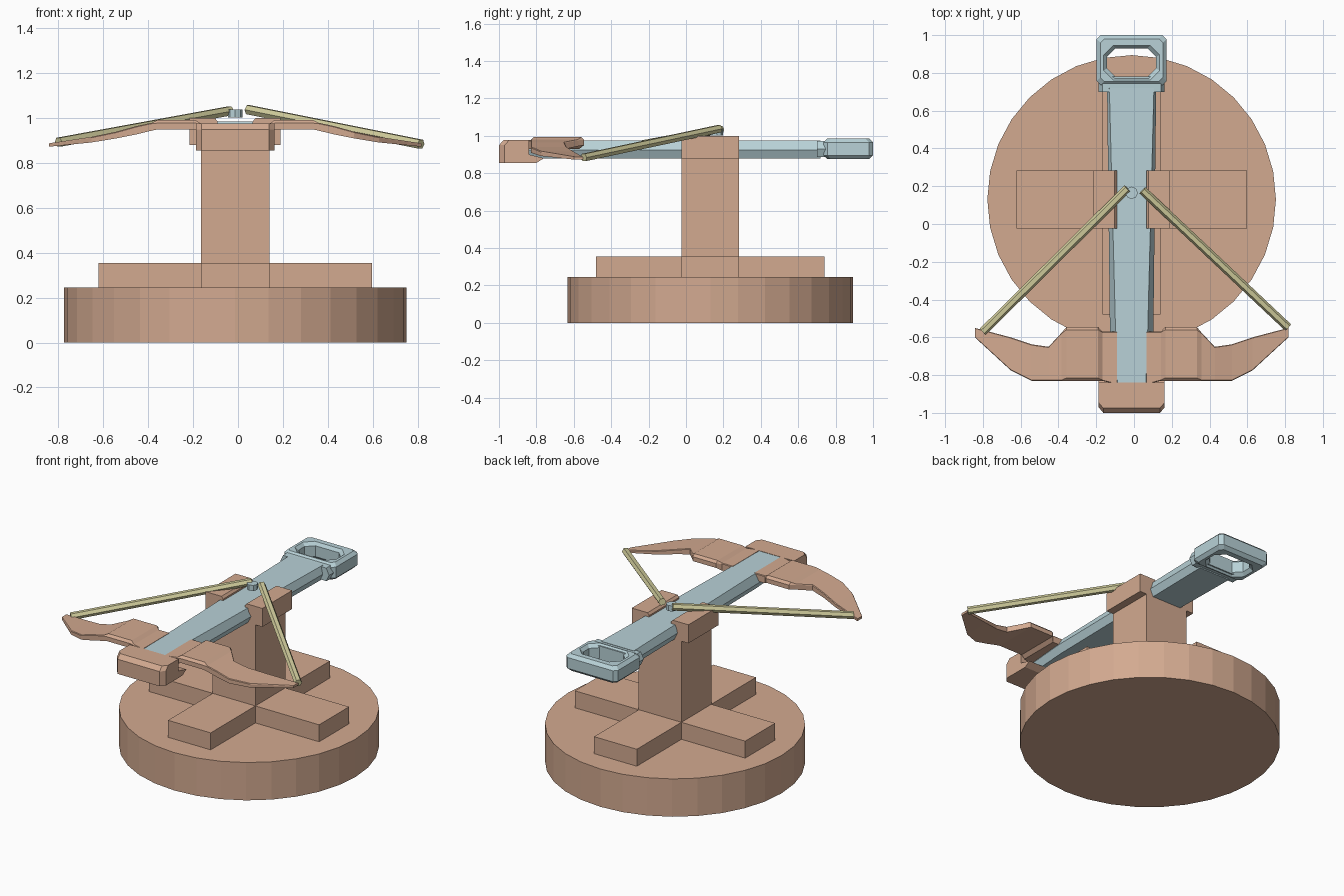
import bpy, bmesh, math
from mathutils import Vector

if "Cube" in bpy.data.objects:
    bpy.data.objects.remove(bpy.data.objects["Cube"])

CX, CY = -0.0125, 0.13   # symmetry axis and post centre


def material(name, rgb):
    m = bpy.data.materials.new(name)
    m.diffuse_color = (*rgb, 1)
    m.use_nodes = True
    m.node_tree.nodes["Principled BSDF"].inputs["Base Color"].default_value = m.diffuse_color
    return m


WOOD = material("wood", (0.65, 0.40, 0.28))
STEEL = material("pale_steel", (0.48, 0.64, 0.68))
CORD = material("cord", (0.65, 0.62, 0.34))


def loft(name, rings, mat, closed=False):
    """Skin a list of equal-length point rings; cap the ends unless closed."""
    bm = bmesh.new()
    vs = [[bm.verts.new(p) for p in r] for r in rings]
    n = len(rings[0])
    for i in range(len(vs) if closed else len(vs) - 1):
        a, b = vs[i], vs[(i + 1) % len(vs)]
        for j in range(n):
            k = (j + 1) % n
            bm.faces.new((a[j], a[k], b[k], b[j]))
    if not closed:
        bm.faces.new(vs[0])
        bm.faces.new(vs[-1])
    bmesh.ops.recalc_face_normals(bm, faces=bm.faces)
    me = bpy.data.meshes.new(name)
    bm.to_mesh(me)
    bm.free()
    ob = bpy.data.objects.new(name, me)
    ob.data.materials.append(mat)
    bpy.context.collection.objects.link(ob)
    return ob


def box(name, x0, x1, y0, y1, z0, z1, mat):
    return loft(name, [[(x0, y0, z), (x1, y0, z), (x1, y1, z), (x0, y1, z)]
                       for z in (z0, z1)], mat)


def rod(name, a, b, r, sides, mat):
    a, b = Vector(a), Vector(b)
    d = (b - a).normalized()
    u = d.cross(Vector((0, 0, 1)))
    u = u.normalized() if u.length > 1e-4 else Vector((1, 0, 0))
    v = d.cross(u)
    angles = [math.tau * i / sides for i in range(sides)]
    return loft(name, [[p + r * (math.cos(t) * u + math.sin(t) * v) for t in angles]
                       for p in (a, b)], mat)


# Round base and the cross lying on it
rod("base_disc", (CX, CY, 0), (CX, CY, 0.245), 0.764, 32, WOOD)
box("cross_bar_x", CX - 0.61, CX + 0.61, CY - 0.153, CY + 0.153, 0.24, 0.355, WOOD)
box("cross_bar_y", CX - 0.153, CX + 0.153, CY - 0.61, CY + 0.61, 0.24, 0.355, WOOD)

# Post with a forked head, one profile run along y
half = [(0.153, 0.245), (0.153, 0.88), (0.203, 0.88), (0.203, 1.0),
        (0.09, 1.0), (0.078, 0.985), (0.078, 0.90)]
profile = half + [(-x, z) for x, z in reversed(half)]
loft("forked_post", [[(CX + x, y, z) for x, z in profile]
                     for y in (CY - 0.153, CY + 0.153)], WOOD)

# Tapering stock with a six-sided section: y, top, middle, bottom half widths
loft("stock", [[(CX - t, y, 0.975), (CX + t, y, 0.975), (CX + m, y, 0.925),
                (CX + b, y, 0.88), (CX - b, y, 0.88), (CX - m, y, 0.925)]
               for y, t, m, b in [(-0.86, 0.075, 0.09, 0.07),
                                  (-0.57, 0.085, 0.115, 0.09),
                                  (0.72, 0.118, 0.13, 0.11)]], STEEL)

# Collar between stock and handle
loft("handle_collar", [[(CX - w, y, 0.93 + h), (CX + w, y, 0.93 + h),
                        (CX + w + 0.02, y, 0.93), (CX + w, y, 0.93 - h),
                        (CX - w, y, 0.93 - h), (CX - w - 0.02, y, 0.93)]
                       for y, w, h in [(0.70, 0.155, 0.042), (0.78, 0.155, 0.045)]], STEEL)


# Open handle: chamfered frame around an eight-sided hole
def octagon(hx, y0, y1, c):
    q = [(hx, y0 + c), (hx, y1 - c), (hx - c, y1)]
    r = [(hx - c, y0)] + q
    return r + [(-x, y) for x, y in reversed(r)]


layers = [(0.185, 0.735, 1.0, 0.022, 0.035), (0.165, 0.755, 0.98, 0.02, 0.055),
          (0.148, 0.762, 0.945, 0.05, 0.055), (0.13, 0.78, 0.93, 0.045, 0.035)]
order = [(l, 1) for l in layers] + [(l, -1) for l in reversed(layers)]
loft("handle_frame", [[(CX + x, y, 0.93 + s * l[4]) for x, y in octagon(*l[:4])]
                      for l, s in order], STEEL, closed=True)

# Nose block with cut corners and a sloped top edge
loft("nose_block", [[(CX - 0.15, yf, z), (CX + 0.15, yf, z), (CX + 0.175, yf + 0.03, z),
                     (CX + 0.175, yb, z), (CX - 0.175, yb, z), (CX - 0.175, yf + 0.03, z)]
                    for z, yf, yb in [(0.855, -1.0, -0.80), (0.88, -1.0, -0.76),
                                      (0.90, -1.0, -0.84), (0.95, -1.0, -0.84),
                                      (0.977, -0.975, -0.84)]], WOOD)

# Bow limbs: x, front y, back y, bottom z, top z, edge chamfer
stations = [(0.078, -0.85, -0.57, 0.93, 0.977, 0.004), (0.155, -0.83, -0.57, 0.93, 0.977, 0.004),
            (0.178, -0.83, -0.545, 0.95, 0.993, 0.015), (0.345, -0.83, -0.545, 0.95, 0.993, 0.015),
            (0.37, -0.83, -0.575, 0.945, 0.98, 0.004), (0.44, -0.83, -0.65, 0.928, 0.965, 0.004),
            (0.53, -0.83, -0.637, 0.91, 0.94, 0.004), (0.64, -0.775, -0.60, 0.892, 0.917, 0.004),
            (0.83, -0.60, -0.55, 0.873, 0.888, 0.003)]
for side, s in (("left", -1), ("right", 1)):
    loft(f"{side}_bow_limb", [[(CX + s * x, f, lo), (CX + s * x, b, lo), (CX + s * x, b, hi - c),
                               (CX + s * x, b - c, hi), (CX + s * x, f + c, hi), (CX + s * x, f, hi - c)]
                              for x, f, b, lo, hi, c in stations], WOOD)

# Drawn string halves and the small latch between them
rod("left_string", (-0.80, -0.57, 0.893), (-0.035, 0.188, 1.033), 0.023, 6, CORD)
rod("right_string", (0.815, -0.547, 0.884), (0.045, 0.178, 1.038), 0.023, 6, CORD)
rod("string_latch", (CX, 0.165, 1.002), (CX, 0.165, 1.038), 0.033, 8, STEEL)
